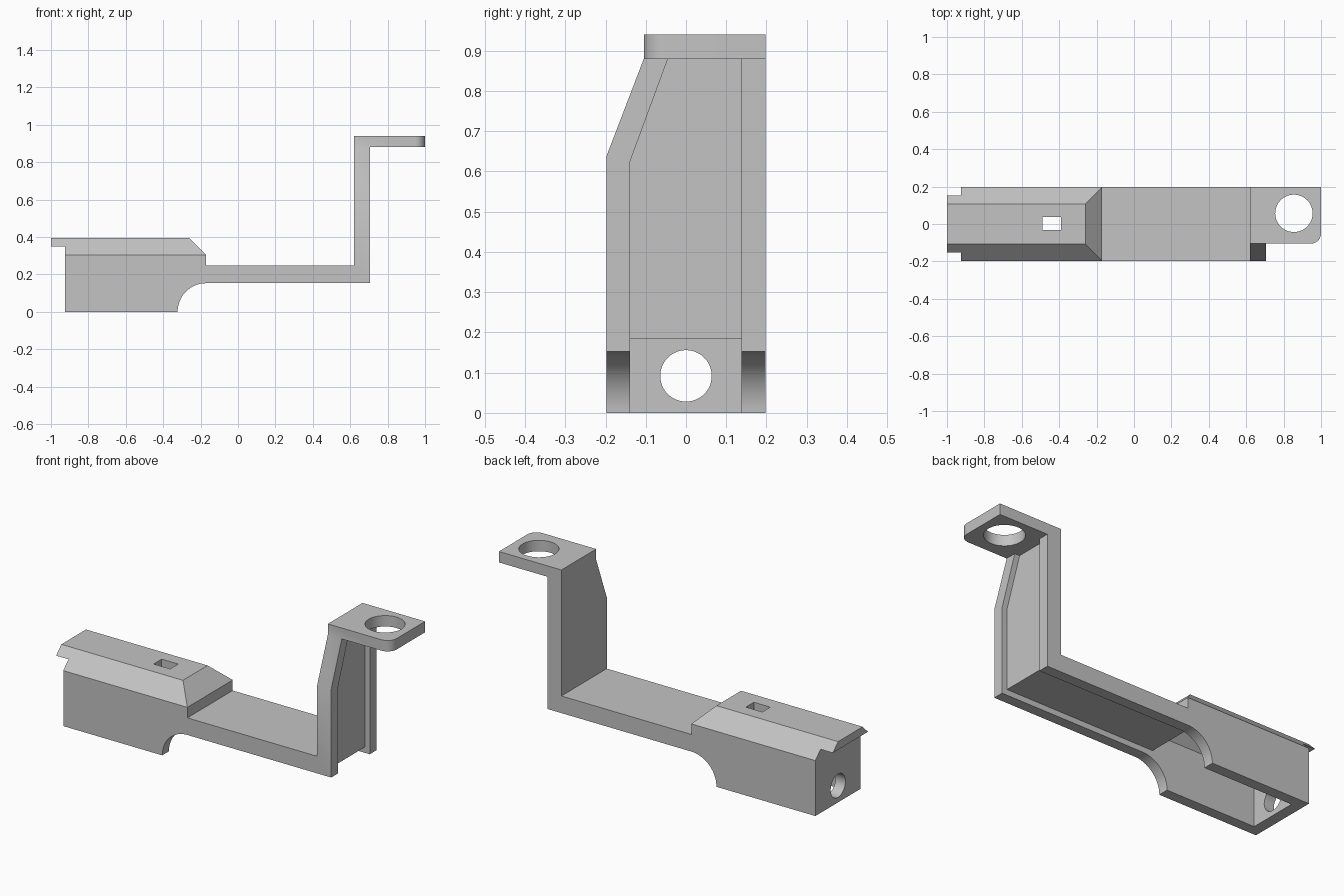
import bpy, bmesh
from math import sin, cos, pi
from mathutils import Vector

if "Cube" in bpy.data.objects:
    bpy.data.objects.remove(bpy.data.objects["Cube"])

grey = bpy.data.materials.new("light_grey")
grey.use_nodes = True
grey.diffuse_color = (0.55, 0.55, 0.55, 1)
grey.node_tree.nodes["Principled BSDF"].inputs["Base Color"].default_value = (0.55, 0.55, 0.55, 1)


def prism(name, pts, axis, lo, hi):
    """Extrude a flat outline along an axis; pts hold the other two coordinates in xyz order."""
    def place(p, d):
        c = list(p)
        c.insert(axis, d)
        return c
    bm = bmesh.new()
    face = bm.faces.new([bm.verts.new(place(p, lo)) for p in pts])
    new = bmesh.ops.extrude_face_region(bm, geom=[face])["geom"]
    shift = Vector(place((0, 0), hi - lo))
    bmesh.ops.translate(bm, vec=shift, verts=[v for v in new if isinstance(v, bmesh.types.BMVert)])
    bmesh.ops.recalc_face_normals(bm, faces=bm.faces)
    mesh = bpy.data.meshes.new(name)
    bm.to_mesh(mesh)
    bm.free()
    obj = bpy.data.objects.new(name, mesh)
    bpy.context.collection.objects.link(obj)
    mesh.materials.append(grey)
    return obj


def cut(target, cutter):
    """Subtract the cutter from the target, then discard it."""
    cutter.hide_render = True
    mod = target.modifiers.new("cut", "BOOLEAN")
    mod.object = cutter
    mod.operation = "DIFFERENCE"
    mod.solver = "EXACT"
    bpy.context.view_layer.objects.active = target
    bpy.ops.object.modifier_apply(modifier=mod.name)
    bpy.data.objects.remove(cutter)


def arc(cx, cy, r, a0, a1, n):
    return [(cx + r * cos(a0 + (a1 - a0) * i / n), cy + r * sin(a0 + (a1 - a0) * i / n))
            for i in range(n + 1)]


def circle(cx, cy, r, n=48):
    return arc(cx, cy, r, 0, 2 * pi, n)[:-1]


def bevel_roof(obj, total):
    """Slope both long roof edges along the line |y| + z = total."""
    for s in (-1, 1):
        tri = [(s * 0.3, total - 0.3), (s * 0.01, total - 0.01), (s * 0.3, total - 0.01)]
        cut(obj, prism("roof_cutter", tri, 0, -1.1, -0.15))


def taper_post(obj, a, b):
    """Slope the front edge of the post from point a up to point b, straight above it."""
    k = (b[0] - a[0]) / (b[1] - a[1])
    low = (a[0] - 0.12 * k, a[1] - 0.12)
    cut(obj, prism("taper_cutter", [low, b, (b[0], 1.1), (-0.4, 1.1), (-0.4, low[1])], 0, 0.5, 1.1))


# Outer body: housing, strap, post and ledge as one side outline
W = 0.197
outline = [(-0.925, 0), *arc(-0.17, 0, 0.153, pi, pi / 2, 20),
           (0.705, 0.153), (0.705, 0.88), (1, 0.88), (1, 0.94), (0.62, 0.94),
           (0.62, 0.247), (-0.17, 0.247), (-0.17, 0.305), (-0.26, 0.395),
           (-1, 0.395), (-1, 0.35), (-0.925, 0.35)]
body = prism("bracket_body", outline, 1, -W, W)
bevel_roof(body, 0.502)
taper_post(body, (-W, 0.64), (-0.105, 0.88))

# Hollow inside the housing and the channel under the strap and behind the post
hollow = [(-0.865, -0.05), (-0.865, 0.335), (-0.285, 0.335), (-0.233, 0.283),
          (-0.233, 0.184), (0.675, 0.184), (0.675, 0.88), (0.8, 0.88), (0.8, -0.05)]
cavity = prism("cavity", hollow, 1, -0.139, 0.138)
bevel_roof(cavity, 0.417)
taper_post(cavity, (-0.139, 0.625), (-0.045, 0.88))
cut(body, cavity)

# Round hole in the end wall, slot in the roof, ring hole in the ledge
cut(body, prism("end_hole", circle(0, 0.092, 0.064), 0, -1.1, -0.8))
cut(body, prism("roof_slot", [(-0.49, -0.033), (-0.39, -0.033), (-0.39, 0.037), (-0.49, 0.037)], 2, 0.25, 0.5))
cut(body, prism("ledge_hole", circle(0.855, 0.057, 0.1), 2, 0.8, 1.0))

# Rounded ledge corner
corner = [(1.05, -0.15), (1.05, -0.05), *arc(0.945, -0.05, 0.055, 0, -pi / 2, 10), (0.945, -0.15)]
cut(body, prism("corner_cutter", corner, 2, 0.8, 1.0))

bpy.ops.object.select_all(action="DESELECT")
body.select_set(True)
bpy.context.view_layer.objects.active = body
bpy.ops.object.shade_smooth_by_angle(angle=pi / 6)
